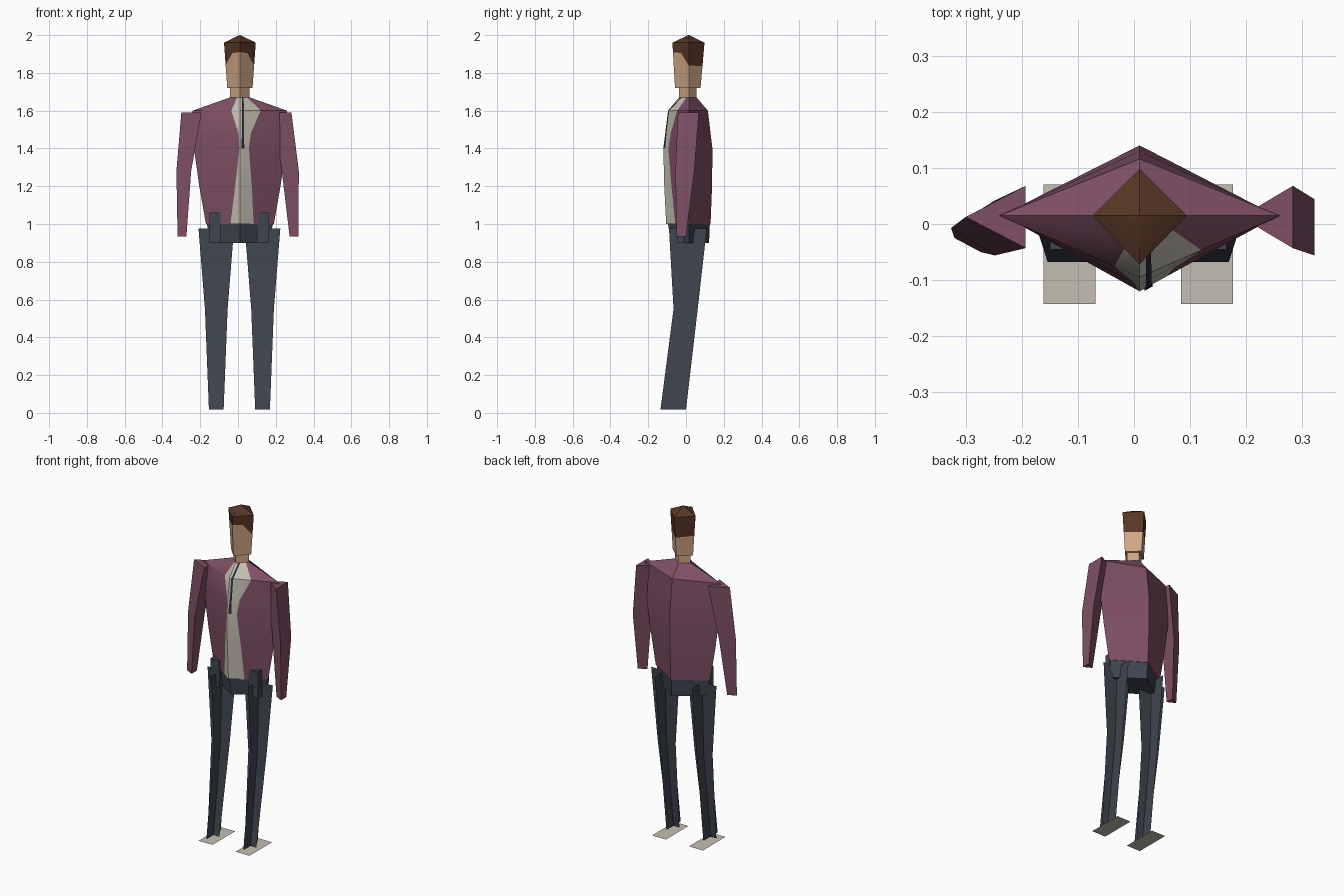
import bpy, bmesh

cube = bpy.data.objects.get("Cube")
if cube:
    bpy.data.objects.remove(cube)


def material(name, rgb):
    m = bpy.data.materials.new(name)
    m.use_nodes = True
    m.diffuse_color = (*rgb, 1)
    m.node_tree.nodes["Principled BSDF"].inputs["Base Color"].default_value = (*rgb, 1)
    return m


JACKET = material("plum jacket", (0.21, 0.08, 0.13))
SHIRT = material("off white", (0.55, 0.52, 0.44))
TROUSER = material("slate trousers", (0.05, 0.06, 0.08))
TIE = material("dark navy", (0.02, 0.025, 0.04))
SKIN = material("skin", (0.62, 0.38, 0.23))
HAIR = material("brown hair", (0.095, 0.037, 0.018))


def finish(name, bm, mats, solid=True):
    if solid:
        bmesh.ops.recalc_face_normals(bm, faces=bm.faces)
    me = bpy.data.meshes.new(name)
    bm.to_mesh(me)
    bm.free()
    ob = bpy.data.objects.new(name, me)
    bpy.context.collection.objects.link(ob)
    for m in mats:
        me.materials.append(m)
    bpy.ops.object.select_all(action="DESELECT")
    ob.select_set(True)
    bpy.context.view_layer.objects.active = ob
    bpy.ops.object.shade_smooth_by_angle(angle=0.6)
    return ob


def loft(name, rings, mats, rule=lambda row, col: 0, caps=True):
    """Skin a stack of closed rings; rule picks the material of each face."""
    bm = bmesh.new()
    rows = [[bm.verts.new(p) for p in ring] for ring in rings]
    n = len(rows[0])
    for r in range(len(rows) - 1):
        for c in range(n):
            d = (c + 1) % n
            f = bm.faces.new((rows[r][c], rows[r][d], rows[r + 1][d], rows[r + 1][c]))
            f.material_index = rule(r, c)
    if caps:
        bm.faces.new(rows[0])
        bm.faces.new(rows[-1]).material_index = len(mats) - 1
    return finish(name, bm, mats)


def sheet(name, lines, mat):
    """Thin open strip between successive pairs of points."""
    bm = bmesh.new()
    rows = [[bm.verts.new(p) for p in pair] for pair in lines]
    for a, b in zip(rows, rows[1:]):
        bm.faces.new((a[0], a[1], b[1], b[0]))
    return finish(name, bm, [mat], False)


CX, CY = 0.01, 0.015


def diamond(z, half, front, back):
    return [(CX - half, CY, z), (CX, front, z), (CX + half, CY, z), (CX, back, z)]


def front_y(x, half, front):
    return front + (CY - front) * abs(x - CX) / half


# Torso: height, half width, front, back, shirt edges
torso = [
    (1.0, 0.18, -0.105, 0.13, -0.04, 0.083),
    (1.2, 0.215, -0.115, 0.138, -0.015, 0.073),
    (1.4, 0.243, -0.12, 0.14, 0.007, 0.058),
    (1.48, 0.247, -0.11, 0.13, 0.002, 0.068),
    (1.6, 0.25, -0.095, 0.116, -0.035, 0.12),
    (1.67, 0.052, -0.038, 0.056, -0.005, 0.05),
]
rings = []
for z, h, f, b, l, r in torso:
    left, front, right, back = diamond(z, h, f, b)
    rings.append([left, (l, front_y(l, h, f), z), front,
                  (r, front_y(r, h, f), z), right, back])
loft("jacket_torso", rings, [SHIRT, JACKET], lambda r, c: 0 if c in (1, 2) else 1)

# Tie lies just proud of the shirt
tie = []
for (z, h, f, *_), w in zip(torso[2:], (0.008, 0.005, 0.005, 0.004)):
    tie.append([(x, front_y(x, h, f) - 0.004, z) for x in (0.026 - w, 0.026 + w)])
sheet("tie", tie, TIE)

# Pelvis and hip plates
loft("pelvis", [diamond(0.9, 0.152, -0.08, 0.122), diamond(1.0, 0.175, -0.095, 0.126)], [TROUSER])
for side, x0, x1 in (("right", -0.15, -0.092), ("left", 0.1, 0.165)):
    loft(side + "_hip_plate",
         [[(x0, -0.045, z), (x1, -0.045, z), (x1, -0.01, z), (x0, -0.01, z)]
          for z in (0.9, 1.06)], [TROUSER])

# Neck and head, with the hairline as an edge loop
loft("neck", [diamond(1.66, 0.052, -0.038, 0.056), diamond(1.73, 0.052, -0.038, 0.056)], [SKIN])


def head_ring(heights):
    ring = []
    for col, z in enumerate(heights):
        t = (z - 1.72) / 0.24
        left, front, right, back = diamond(z, 0.067 + 0.017 * t, -0.058 - 0.014 * t, 0.077 + 0.021 * t)
        mid = [tuple((p + q) / 2 for p, q in zip(front, s)) for s in (left, right)]
        ring.append((left, mid[0], front, mid[1], right, back)[col])
    return ring


hairline = (1.84, 1.905, 1.91, 1.905, 1.84, 1.835)
tip = [(CX + (x - CX) * 0.02, CY + (y - CY) * 0.02, 2.0) for x, y, _ in head_ring([1.96] * 6)]
loft("head", [head_ring([1.72] * 6), head_ring(hairline), head_ring([1.96] * 6), tip],
     [SKIN, HAIR], lambda r, c: min(r, 1))

# Arms: three-sided sleeves (height, point x, flat x, front y, back y)
arms = {
    "right": [(1.59, -0.3, -0.193, -0.043, 0.068), (1.28, -0.326, -0.248, -0.056, 0.042),
              (0.935, -0.32, -0.273, -0.05, 0.0)],
    "left": [(1.59, 0.19, 0.283, -0.043, 0.068), (1.28, 0.232, 0.322, -0.056, 0.044),
             (0.935, 0.273, 0.32, -0.05, 0.0)],
}
for side, rows in arms.items():
    loft(side + "_arm", [[(p, (f + b) / 2, z), (q, f, z), (q, b, z)]
                         for z, p, q, f, b in rows], [JACKET])

# Legs: two crossed sheets each, plus a flat foot
leg = [(0.975, 0.094, -0.09, 0.11), (0.55, 0.06, -0.066, 0.062), (0.018, 0.039, -0.135, 0.0)]
for side, x in (("right", -0.115), ("left", 0.13)):
    sheet(side + "_leg_wide",
          [[(x - w, (f + b) / 2, z), (x + w, (f + b) / 2, z)] for z, w, f, b in leg], TROUSER)
    sheet(side + "_leg_deep", [[(x, f, z), (x, b, z)] for z, w, f, b in leg], TROUSER)
    sheet(side + "_foot", [[(x - 0.046, y, 0), (x + 0.046, y, 0)] for y in (-0.143, 0.07)], SHIRT)
